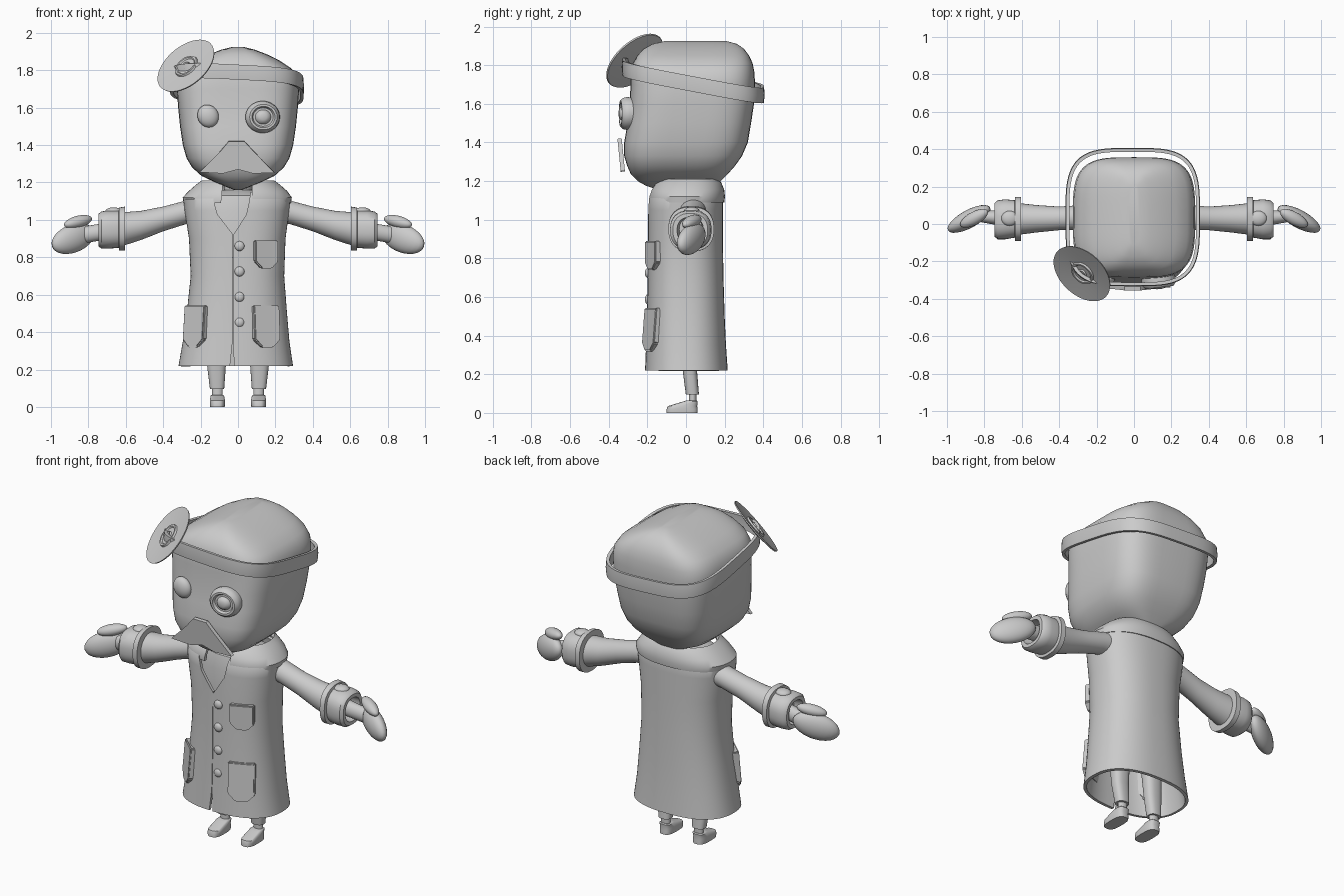
import bpy, bmesh, math
from mathutils import Vector, Matrix

if "Cube" in bpy.data.objects:
    bpy.data.objects.remove(bpy.data.objects["Cube"])

grey = bpy.data.materials.new("plain grey")
grey.use_nodes = True
GREY = (0.6, 0.6, 0.6, 1)
grey.diffuse_color = GREY
grey.node_tree.nodes["Principled BSDF"].inputs["Base Color"].default_value = GREY


def finish(name, bm, angle=40):
    bmesh.ops.recalc_face_normals(bm, faces=bm.faces)
    mesh = bpy.data.meshes.new(name)
    bm.to_mesh(mesh)
    bm.free()
    mesh.materials.append(grey)
    ob = bpy.data.objects.new(name, mesh)
    bpy.context.collection.objects.link(ob)
    smooth(ob, angle)
    return ob


def smooth(ob, angle=40):
    bpy.ops.object.select_all(action='DESELECT')
    ob.select_set(True)
    bpy.context.view_layer.objects.active = ob
    bpy.ops.object.shade_smooth_by_angle(angle=math.radians(angle))


def apply_mods(ob):
    bpy.context.view_layer.objects.active = ob
    for m in list(ob.modifiers):
        bpy.ops.object.modifier_apply(modifier=m.name)


# Loft superellipse rings (t, centre a, centre b, radius a, radius b) along z or x
def loft(name, rings, n=2.0, axis='z', side=1, caps=True, seg=48, angle=40, matrix=None, warp=None):
    bm = bmesh.new()
    loops = []
    for t, ca, cb, ra, rb in rings:
        loop = []
        for i in range(seg):
            u = 2 * math.pi * i / seg
            c, s = math.cos(u), math.sin(u)
            a = ca + ra * math.copysign(abs(c) ** (2 / n), c)
            b = cb + rb * math.copysign(abs(s) ** (2 / n), s)
            co = Vector((a, b, t)) if axis == 'z' else Vector((side * t, a, b))
            if warp:
                co = warp(co)
            loop.append(bm.verts.new(matrix @ co if matrix else co))
        loops.append(loop)
    for p, q in zip(loops, loops[1:]):
        for i in range(seg):
            j = (i + 1) % seg
            bm.faces.new((p[i], p[j], q[j], q[i]))
    if caps:
        bm.faces.new(loops[0])
        bm.faces.new(loops[-1])
    return finish(name, bm, angle)


# Round part with profile (height, radius) turned around a direction
def lathe(name, profile, loc, direction, stretch=1.0, angle=40):
    m = Matrix.Translation(loc) @ Vector(direction).to_track_quat('Z', 'Y').to_matrix().to_4x4()
    return loft(name, [(t, 0, 0, r, r * stretch) for t, r in profile], matrix=m, angle=angle)


def ellipsoid(name, loc, radii, rot=Matrix.Identity(4)):
    bm = bmesh.new()
    bmesh.ops.create_uvsphere(bm, u_segments=24, v_segments=14, radius=1,
                              matrix=Matrix.Translation(loc) @ rot @ Matrix.Diagonal((*radii, 1)))
    return finish(name, bm, 180)


# Flat outline in x,z pushed along y
def plate(name, outline, y0, y1, matrix=Matrix.Identity(4), bevel=0.0):
    bm = bmesh.new()
    f = bm.faces.new([bm.verts.new((x, y0, z)) for x, z in outline])
    ext = bmesh.ops.extrude_face_region(bm, geom=[f])
    bmesh.ops.translate(bm, vec=(0, y1 - y0, 0),
                        verts=[v for v in ext["geom"] if isinstance(v, bmesh.types.BMVert)])
    if bevel:
        bmesh.ops.bevel(bm, geom=bm.edges[:], offset=bevel, segments=2, affect='EDGES')
    bmesh.ops.transform(bm, matrix=matrix, verts=bm.verts)
    return finish(name, bm, 30)


# Head: ridged top, squarish middle, tapered chin
head = [(1.16, 0, -.02, .02, .14), (1.175, 0, -.025, .06, .18), (1.2, 0, -.035, .12, .215),
        (1.235, 0, -.035, .195, .25), (1.28, 0, -.025, .245, .28), (1.33, 0, -.015, .275, .305),
        (1.4, 0, 0, .295, .32), (1.5, 0, .017, .31, .32), (1.6, 0, .03, .32, .322),
        (1.7, 0, .035, .327, .322), (1.76, 0, .035, .32, .32), (1.81, 0, .035, .285, .31),
        (1.85, 0, .037, .225, .29), (1.885, 0, .04, .155, .26), (1.91, 0, .045, .09, .22),
        (1.925, 0, .05, .03, .16)]
loft("head", head, n=3.7, angle=75, seg=64)

# Tilted headband
band = loft("headband", [(t, -.007, .037, .357 + d, .367 + d) for t, d in ((1.68, 0), (1.72, .003), (1.76, 0))],
            n=3.6, caps=False, seg=64,
            warp=lambda c: Vector((c.x, c.y, c.z - .19 * (c.y - .037) - .05 * c.x)))
mod = band.modifiers.new("thick", 'SOLIDIFY')
mod.thickness = .018
mod.offset = -1
apply_mods(band)
smooth(band)

# Head mirror disc
lathe("head_mirror", [(-.012, .1), (0, .175), (.008, .178), (.003, .12), (0, .07), (.01, .066),
                      (.01, .056), (.003, .05), (.003, .026), (.012, .022), (.002, .014)],
      (-.275, -.262, 1.82), (-.53, -.57, .63), angle=25)

# Eyes
lathe("left_eye", [(-.04, .085), (.015, .093), (.035, .088), (.05, .074), (.05, .062), (.036, .054),
                   (.036, .042), (.05, .034), (.058, .016)], (.13, -.29, 1.55), (.12, -1, 0), .92)
ellipsoid("right_eye", (-.16, -.295, 1.555), (.056, .035, .062), Matrix.Rotation(-.5, 4, 'Y'))

# Moustache: faceted plate leaning forward
tilt = Matrix.Translation((0, -.345, 1.42)) @ Matrix.Rotation(.1, 4, 'X')
plate("moustache", [(-.05, 0), (.035, 0), (.09, -.06), (.195, -.168), (.08, -.172),
                    (0, -.15), (-.08, -.172), (-.205, -.165), (-.1, -.06)], -.01, .012, tilt)

# Neck and shirt
loft("neck", [(1.02, 0, 0, .08, .08), (1.24, 0, -.01, .07, .07)])
loft("shirt", [(.8, 0, 0, .2, .15), (1.05, 0, 0, .22, .16), (1.13, 0, 0, .19, .14), (1.16, 0, 0, .08, .08)], n=2.3)


# Coat and collar, cut by the neckline and the hem slit
def cut_shell(ob, outlines, thick):
    mod = ob.modifiers.new("thick", 'SOLIDIFY')
    mod.thickness = thick
    mod.offset = -1
    cutters = [plate("cutter", o, -.4, -.03) for o in outlines]
    for c in cutters:
        b = ob.modifiers.new("cut", 'BOOLEAN')
        b.object = c
        b.solver = 'EXACT'
    apply_mods(ob)
    for c in cutters:
        bpy.data.objects.remove(c)
    smooth(ob)


neckline = [(-.13, 1.3), (-.13, 1.1), (-.11, 1.03), (-.025, .92), (.045, 1.03), (.06, 1.1), (.09, 1.3)]
slit = [(-.05, .15), (-.028, .36), (-.016, .15)]
seam = [(-.0295, .3), (-.0295, 1.0), (-.0265, 1.0), (-.0265, .3)]
coat = loft("coat", [(.22, -.012, .002, .306, .214), (.35, -.01, 0, .285, .207), (.5, -.006, -.001, .268, .201),
                     (.7, -.003, -.002, .25, .196), (.9, -.004, -.003, .258, .194), (1.05, -.006, -.003, .28, .194),
                     (1.11, -.006, -.002, .285, .192), (1.15, 0, .005, .25, .175)], n=2.4, caps=False, seg=64)
cut_shell(coat, [neckline, slit, seam], .018)
collar = loft("collar", [(1.09, -.004, .003, .287, .195), (1.12, -.004, .004, .292, .198),
                         (1.155, 0, .008, .262, .19), (1.19, 0, .012, .222, .172), (1.21, 0, .017, .195, .15)],
              n=2.3, caps=False)
cut_shell(collar, [[(-.1, 1.0), (-.07, 1.3), (.07, 1.3), (.08, 1.0)]], .02)

# Buttons
for i in range(4):
    ellipsoid("button", (.008, -.197, .86 - .136 * i), (.026, .016, .026))


# Pockets with pointed lower corners and a flap, turned to lie on the coat
def pocket(name, x, y, z, w, h, turn, lean):
    m = Matrix.Translation((x, y, z)) @ Matrix.Rotation(turn, 4, 'Z') @ Matrix.Rotation(lean, 4, 'X')
    a, b, c = w / 2, h / 2, w * .28
    plate(name, [(-a, b), (a, b), (a, c - b), (a - c, -b), (c - a, -b), (-a, c - b)], -.018, .025, m, .006)


pocket("chest_pocket", .148, -.172, .815, .135, .15, .42, 0)
pocket("left_pocket", .15, -.178, .43, .15, .225, .42, -.08)
pocket("right_pocket", -.228, -.135, .43, .15, .225, -.75, -.08)

for s, label in ((1, "left"), (-1, "right")):
    # Sleeve, cuff with tab
    loft(label + "_sleeve", [(.2, .035, 1.055, .068, .07), (.28, .035, 1.04, .066, .063), (.4, .03, 1.005, .063, .066),
                             (.52, .028, .97, .073, .078), (.62, .027, .95, .085, .09)], axis='x', side=s)
    loft(label + "_cuff", [(.605, .027, .953, .085, .085), (.605, .027, .953, .118, .118),
                           (.635, .027, .951, .118, .115), (.638, .027, .951, .1, .1), (.69, .025, .948, .107, .102),
                           (.73, .022, .946, .104, .099), (.745, .022, .945, .09, .088), (.745, .022, .945, .068, .068),
                           (.69, .025, .948, .06, .06)], n=2.4, axis='x', side=s)
    ellipsoid(label + "_cuff_tab", (s * .665, .03, 1.045), (.045, .04, .022))
    # Hand and thumb
    turn = Matrix.Rotation(-s * .5, 4, 'Z')
    loft(label + "_wrist", [(.68, .03, .945, .045, .045), (.82, .04, .92, .03, .045)], axis='x', side=s, seg=24)
    ellipsoid(label + "_hand", (s * .882, .027, .9), (.133, .048, .075), turn @ Matrix.Rotation(s * .32, 4, 'Y'))
    ellipsoid(label + "_thumb", (s * .855, .03, .99), (.085, .035, .032), turn @ Matrix.Rotation(s * .22, 4, 'Y'))
    # Trouser leg, sock and shoe
    x = s * .11
    loft(label + "_trouser", [(.095, x + s * .002, .033, .038, .034), (.22, x + s * .005, .02, .05, .037),
                              (.6, x, .0, .065, .055)], n=2.5, seg=32)
    loft(label + "_sock", [(.04, x, .035, .028, .02), (.12, x, .035, .028, .02)], seg=24)
    shoe = loft(label + "_shoe", [(0, x, -.02, .039, .08), (.02, x, -.02, .041, .08), (.035, x, -.018, .04, .076),
                                  (.06, x, .025, .036, .036), (.065, x, .03, .03, .026)], n=3, seg=32)
